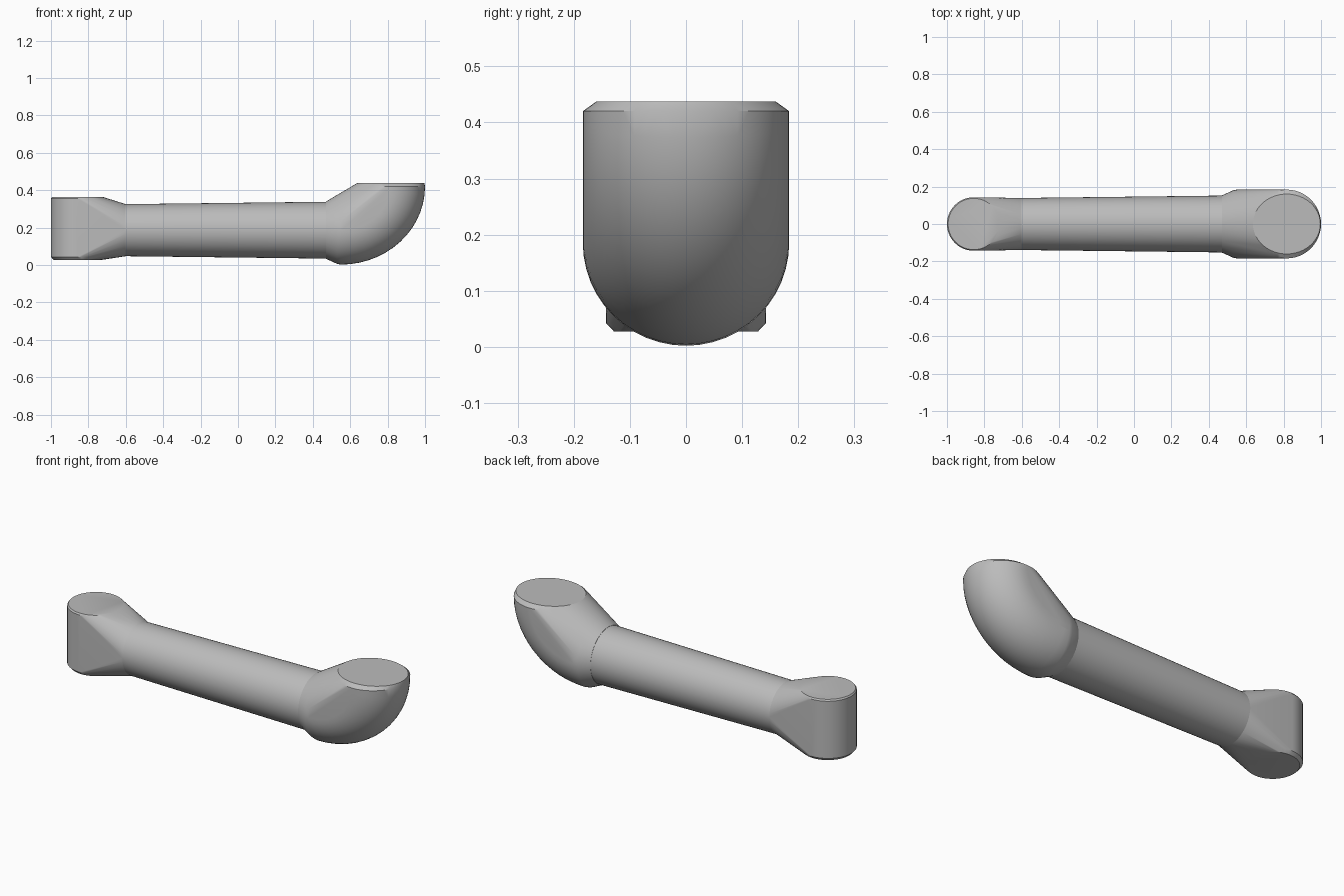
import bpy
import bmesh
from math import sin, cos, pi, radians
from mathutils import Vector

cube = bpy.data.objects.get("Cube")
if cube:
    bpy.data.objects.remove(cube)

grey = bpy.data.materials.new("light grey")
grey.use_nodes = True
COLOUR = (0.5, 0.5, 0.5, 1)
grey.diffuse_color = COLOUR
grey.node_tree.nodes["Principled BSDF"].inputs["Base Color"].default_value = COLOUR

SIDES = 48
AXIS_Z = 0.186  # height of the tube's centre line


def ring(x, z, radius, tilt=0.0, squash=1.0):
    """Circle facing x when tilt is 0 and facing z when tilt is 90 degrees."""
    radial = Vector((sin(tilt), 0, -cos(tilt)))
    side = Vector((0, squash, 0))
    return [Vector((x, 0, z)) + radius * (radial * cos(a) + side * sin(a))
            for a in (2 * pi * i / SIDES for i in range(SIDES))]


def hull_part(name, rings, sharp):
    """Wrap rings in a convex skin."""
    bm = bmesh.new()
    for points in rings:
        for p in points:
            bm.verts.new(p)
    found = bmesh.ops.convex_hull(bm, input=bm.verts)
    loose = {g for g in found["geom_interior"] + found["geom_unused"]
             if isinstance(g, bmesh.types.BMVert)}
    bmesh.ops.delete(bm, geom=list(loose), context="VERTS")
    bmesh.ops.dissolve_limit(bm, angle_limit=radians(0.5), verts=bm.verts, edges=bm.edges)
    bmesh.ops.recalc_face_normals(bm, faces=bm.faces)
    mesh = bpy.data.meshes.new(name)
    bm.to_mesh(mesh)
    bm.free()
    mesh.materials.append(grey)
    obj = bpy.data.objects.new(name, mesh)
    bpy.context.collection.objects.link(obj)
    bpy.ops.object.select_all(action="DESELECT")
    obj.select_set(True)
    bpy.context.view_layer.objects.active = obj
    bpy.ops.object.shade_smooth_by_angle(angle=radians(sharp))
    return obj


# Slightly tapered tube between the two joints
hull_part("link_tube", [ring(-0.61, AXIS_Z, 0.139), ring(0.48, AXIS_Z, 0.152)], 30)

# Upright round joint blended into the narrow end of the tube
joint = [(0.027, 0.128), (0.043, 0.143), (0.355, 0.143), (0.363, 0.137)]
hull_part("joint_housing",
          [ring(-0.857, z, r, pi / 2) for z, r in joint] + [ring(-0.6, AXIS_Z, 0.139)], 30)

# Elbow that sweeps from the wide end of the tube up to a flat face
elbow = [ring(0.47, AXIS_Z, 0.153), ring(0.53, AXIS_Z, 0.18)]
STEPS = 14
for i in range(STEPS + 1):
    t = (pi / 2) * i / STEPS
    elbow.append(ring(0.55 + 0.266 * sin(t), 0.42 - 0.234 * cos(t), 0.184, t))
elbow.append(ring(0.816, 0.437, 0.18, pi / 2, 0.89))
hull_part("elbow_housing", elbow, 30)
